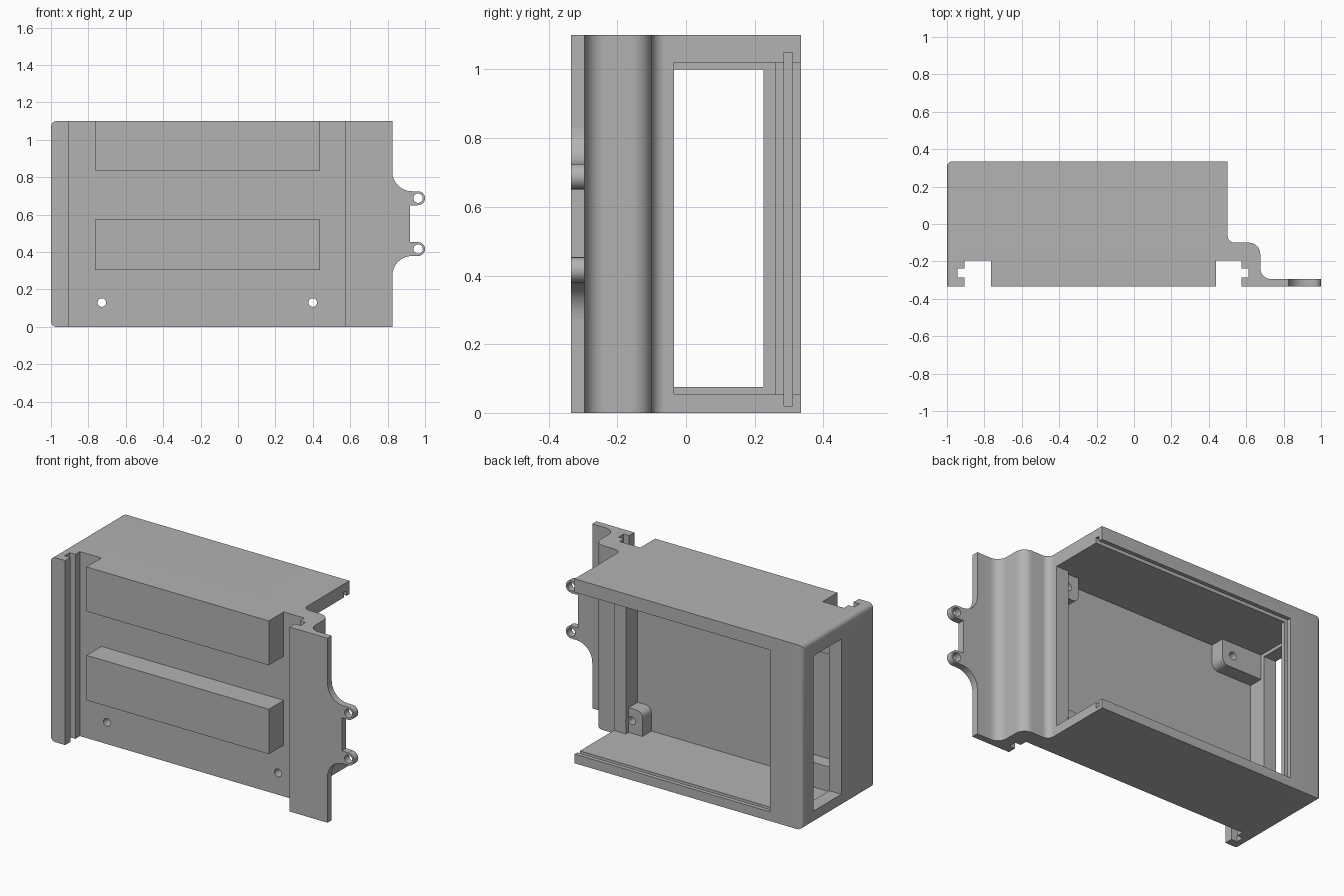
import bpy, bmesh, math
from mathutils import Vector, Matrix

cube = bpy.data.objects.get("Cube")
if cube:
    bpy.data.objects.remove(cube)

grey = bpy.data.materials.new("plain grey plastic")
grey.use_nodes = True
COLOUR = (0.45, 0.45, 0.45, 1)
grey.diffuse_color = COLOUR
grey.node_tree.nodes["Principled BSDF"].inputs["Base Color"].default_value = COLOUR

FRONT, BACK, HEIGHT = -0.335, 0.335, 1.10
WALL_OUT, WALL_IN = -0.195, -0.145       # front wall faces
FLOOR, CEILING = 0.055, 1.02             # cavity limits
HOLE_X, HOLE_Z = (-0.728, 0.40), (0.13, 0.945)


def arc(cx, cy, r, start, end, n=8):
    steps = [math.radians(start + (end - start) * i / n) for i in range(n + 1)]
    return [(cx + r * math.cos(a), cy + r * math.sin(a)) for a in steps]


def finish(name, bm):
    bmesh.ops.recalc_face_normals(bm, faces=bm.faces)
    mesh = bpy.data.meshes.new(name)
    bm.to_mesh(mesh)
    bm.free()
    mesh.materials.append(grey)
    obj = bpy.data.objects.new(name, mesh)
    bpy.context.collection.objects.link(obj)
    return obj


def prism(points, low, high, axis="z"):
    """Extrude an outline: (x, y) along z, or (x, z) along y."""
    place = (lambda p: (p[0], p[1], low)) if axis == "z" else (lambda p: (p[0], low, p[1]))
    move = Vector((0, 0, high - low)) if axis == "z" else Vector((0, high - low, 0))
    bm = bmesh.new()
    face = bm.faces.new([bm.verts.new(place(p)) for p in points])
    new = bmesh.ops.extrude_face_region(bm, geom=[face])["geom"]
    bmesh.ops.translate(bm, vec=move, verts=[v for v in new if isinstance(v, bmesh.types.BMVert)])
    return bm


def box(name, x, y, z):
    return finish(name, prism([(x[0], y[0]), (x[1], y[0]), (x[1], y[1]), (x[0], y[1])], *z))


def pin(x, z, r, y0, y1):
    return finish("pin_cutter", prism(arc(x, z, r, 0, 345, 23), y0, y1, "y"))


def cut(obj, cutters):
    for cutter in cutters:
        mod = obj.modifiers.new("cut", "BOOLEAN")
        mod.object = cutter
        mod.operation = "DIFFERENCE"
        mod.solver = "EXACT"
        bpy.context.view_layer.objects.active = obj
        bpy.ops.object.modifier_apply(modifier=mod.name)
        bpy.data.objects.remove(cutter)


# Case outline seen from above, with rail slots in front and the stepped side arm
outline = [(-1, BACK), (-1, FRONT), (-0.906, FRONT), (-0.906, -0.286), (-0.944, -0.286),
           (-0.944, -0.238), (-0.906, -0.238), (-0.906, WALL_OUT), (0.575, WALL_OUT),
           (0.575, -0.238), (0.612, -0.238), (0.612, -0.286), (0.575, -0.286),
           (0.575, FRONT), (0.825, FRONT), (0.825, -0.295)]
outline += arc(0.735, -0.235, 0.06, 270, 180)
outline += arc(0.615, -0.16, 0.06, 0, 90)
outline += arc(0.54, -0.06, 0.04, 270, 180)
outline += [(0.5, BACK)]
bm = prism(outline, 0, HEIGHT)

# Rounded edges on the closed end
rounded = []
for e in bm.edges:
    a, b = (v.co for v in e.verts)
    at_end = a.x < -0.999 and b.x < -0.999
    if at_end and (abs(a.y - b.y) > 0.1 or a.y > 0.3):
        rounded.append(e)
bmesh.ops.bevel(bm, geom=rounded, offset=0.03, segments=6, profile=0.5, affect="EDGES")
case = finish("case", bm)

# Cavity, open back and side, lid groove, end window and screw holes
cut(case, [
    box("cavity_cutter", (-0.92, 0.42), (WALL_IN, 0.26), (FLOOR, CEILING)),
    box("opening_cutter", (-0.79, 0.6), (-0.035, 0.5), (FLOOR, CEILING)),
    box("groove_cutter", (-0.83, 0.6), (0.285, 0.31), (0.02, 1.05)),
    box("window_cutter", (-1.1, -0.88), (-0.035, 0.225), (0.075, 1.0)),
] + [pin(x, HOLE_Z[0], 0.023, -0.3, 0) for x in HOLE_X])

# Solid blocks on the front wall
for name, z in (("lower_front_block", (0.305, 0.573)), ("upper_front_block", (0.835, HEIGHT))):
    box(name, (-0.765, 0.438), (FRONT, WALL_OUT), z)

# Screw bosses in the four inner corners, with one rounded free corner
for end, x in zip(("closed", "open"), HOLE_X):
    for level, z in zip(("lower", "upper"), HOLE_Z):
        wall = -0.92 if end == "closed" else 0.42
        side = 1 if end == "closed" else -1
        base = FLOOR if level == "lower" else CEILING
        up = 1 if level == "lower" else -1
        corner = arc(x + side * 0.03, z + up * 0.03, 0.042, 0, 90)
        curve = [(x + side * (0.03 + (px - x - side * 0.03)), z + up * 0.03 + up * (pz - z - up * 0.03))
                 if side > 0 else (2 * (x - 0.03) - px, z + up * 0.03 + up * (pz - z - up * 0.03))
                 for px, pz in corner]
        shape = [(wall, base), (curve[0][0], base)] + curve + [(wall, curve[-1][1])]
        boss = finish(f"{level}_{end}_end_boss", prism(shape, WALL_IN, -0.06, "y"))
        cut(boss, [pin(x, z, 0.023, -0.3, 0)])

# Mounting tab with two eyelets, mirrored about its middle height
MID, EYE_X, EYE_DZ = 0.552, 0.963, 0.136
half = [(0.92, 0.098), (EYE_X, 0.098)] + arc(EYE_X, EYE_DZ, 0.037, -90, 90, 12)
half += arc(0.93, 0.278, 0.105, 270, 180)
tab_outline = [(x, MID + z) for x, z in half] + [(x, MID - z) for x, z in reversed(half)]
tab = finish("mounting_tab", prism(tab_outline, FRONT, -0.295, "y"))
cut(tab, [pin(EYE_X, MID + s * EYE_DZ, 0.025, -0.5, 0) for s in (1, -1)])

# Smooth the curved parts, keep the edges sharp
for obj in bpy.context.scene.objects:
    if obj.type == "MESH" and obj.data.materials and obj.data.materials[0] == grey:
        bpy.ops.object.select_all(action="DESELECT")
        obj.select_set(True)
        bpy.context.view_layer.objects.active = obj
        bpy.ops.object.shade_smooth_by_angle(angle=math.radians(30))
